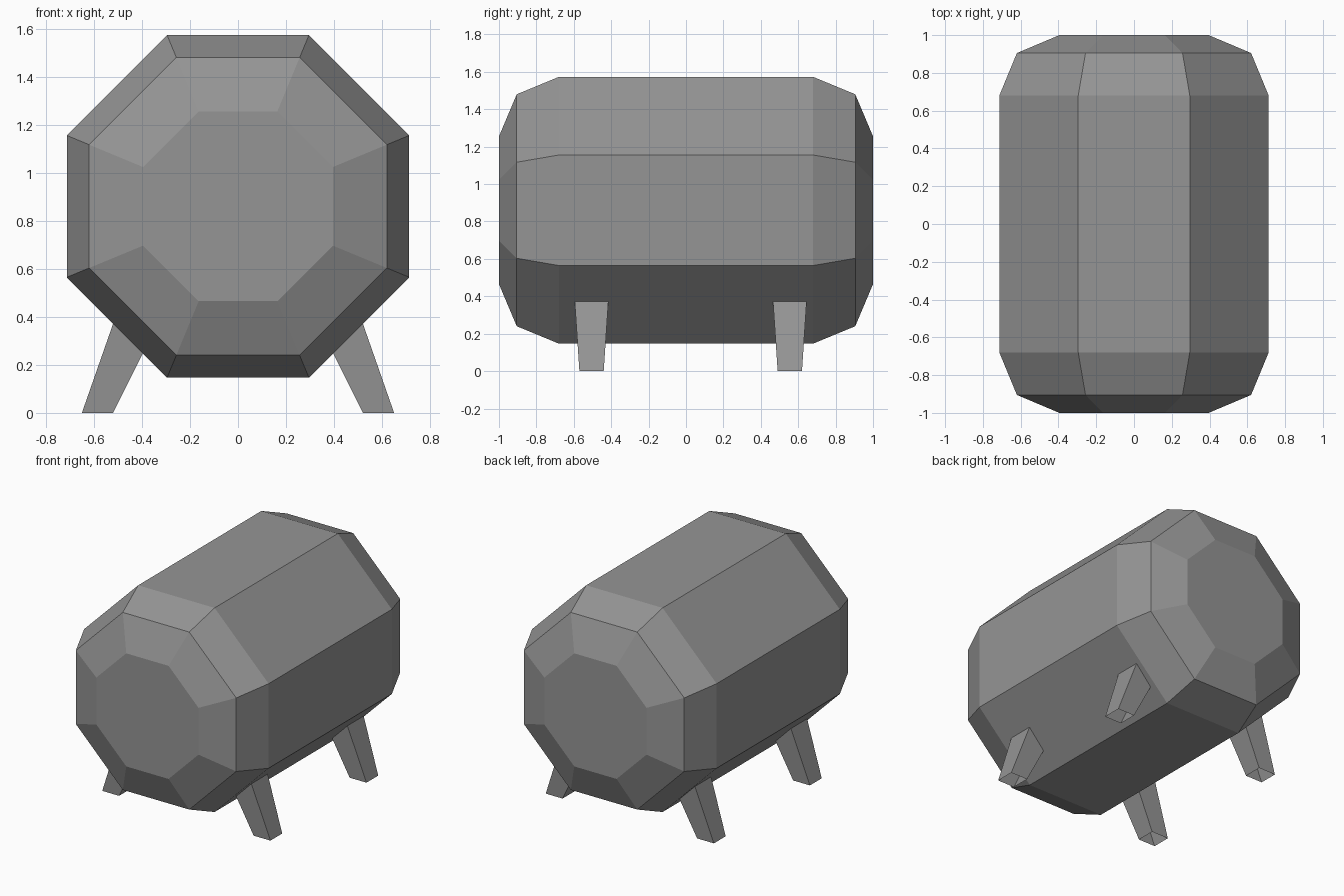
import bpy
import bmesh
import math

cube = bpy.data.objects.get("Cube")
if cube:
    bpy.data.objects.remove(cube, do_unlink=True)

grey = bpy.data.materials.new("mid_grey")
colour = (0.3, 0.3, 0.3, 1)
grey.use_nodes = True
grey.diffuse_color = colour
grey.node_tree.nodes["Principled BSDF"].inputs["Base Color"].default_value = colour


def loft(name, rings, capped):
    """Join matching rings of points with flat quads."""
    bm = bmesh.new()
    loops = [[bm.verts.new(p) for p in ring] for ring in rings]
    n = len(loops[0])
    for a, b in zip(loops, loops[1:]):
        for i in range(n):
            j = (i + 1) % n
            bm.faces.new((a[i], a[j], b[j], b[i]))
    if capped:
        bm.faces.new(loops[0])
        bm.faces.new(loops[-1])
    bmesh.ops.recalc_face_normals(bm, faces=bm.faces)
    mesh = bpy.data.meshes.new(name)
    bm.to_mesh(mesh)
    bm.free()
    mesh.materials.append(grey)
    obj = bpy.data.objects.new(name, mesh)
    bpy.context.collection.objects.link(obj)
    return obj


def octagon(y, apothem, centre_z=0.86):
    r = apothem / math.cos(math.pi / 8)
    angles = [(i + 0.5) * math.pi / 4 for i in range(8)]
    return [(r * math.cos(a), y, centre_z + r * math.sin(a)) for a in angles]


# Eight-sided barrel with two-step bevelled ends
half = [(0.68, 0.713), (0.905, 0.62), (1.0, 0.395)]
profile = [(-y, a) for y, a in reversed(half)] + half
loft("barrel_body", [octagon(y, a) for y, a in profile], True)


# Splayed hollow legs, open at the foot
def leg_ring(side, y, z, inner, outer, half_width):
    corners = [(inner, -1), (outer, -1), (outer, 1), (inner, 1)]
    return [(side * x, y + s * half_width, z) for x, s in corners]


for end, y in (("front", -0.505), ("back", 0.555)):
    for hand, side in (("left", 1), ("right", -1)):
        foot = leg_ring(side, y, 0, 0.52, 0.65, 0.065)
        top = leg_ring(side, y, 0.45, 0.295, 0.4925, 0.095)
        loft(f"{end}_{hand}_leg", [foot, top], False)
